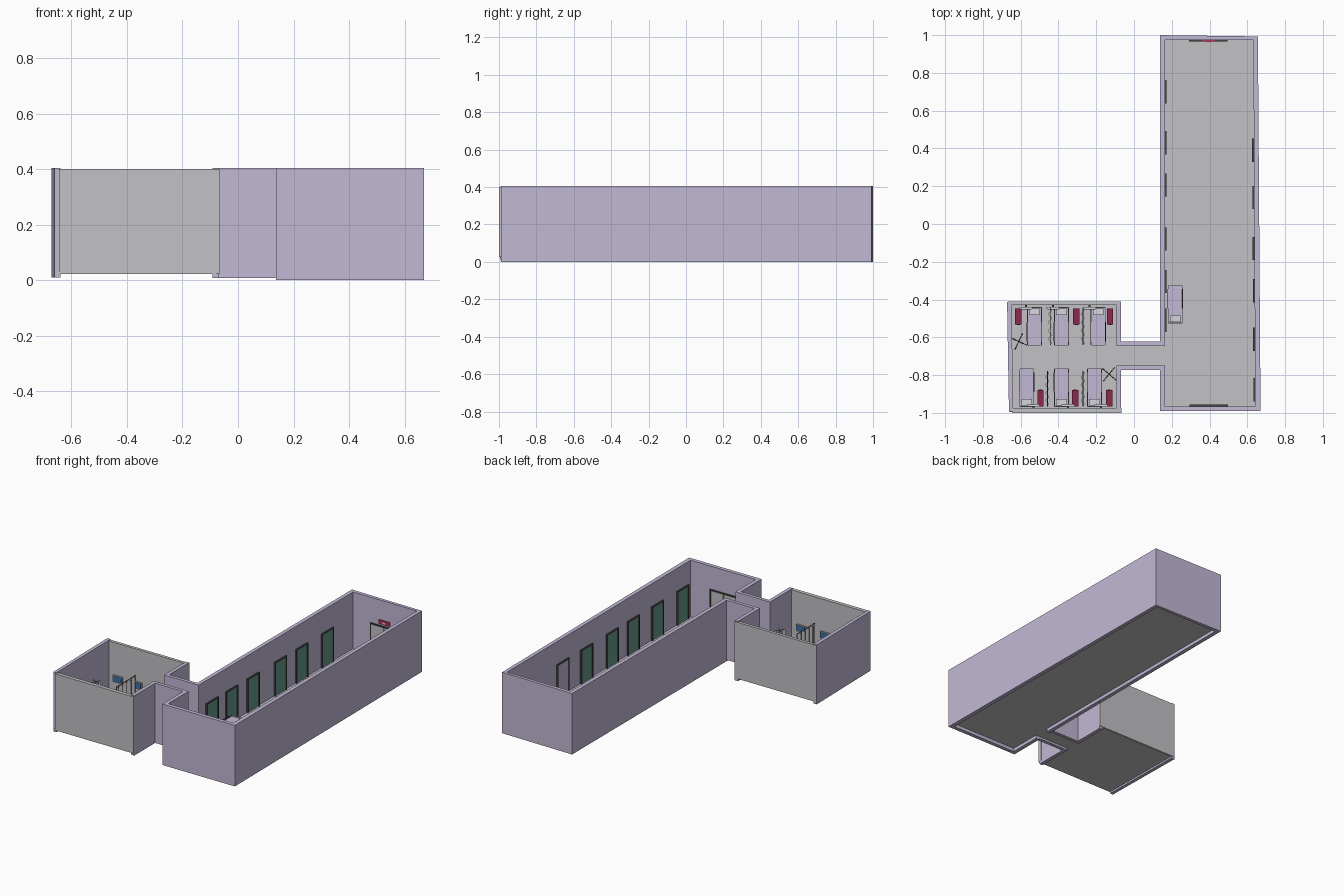
import bpy, bmesh, math
from mathutils import Matrix, Vector

if "Cube" in bpy.data.objects:
    bpy.data.objects.remove(bpy.data.objects["Cube"])


def material(name, rgb):
    m = bpy.data.materials.new(name)
    m.diffuse_color = (*rgb, 1)
    m.use_nodes = True
    m.node_tree.nodes["Principled BSDF"].inputs["Base Color"].default_value = m.diffuse_color
    return m


LILAC = material("lilac", (0.54, 0.48, 0.66))
GREY = material("pale grey", (0.54, 0.54, 0.56))
GREEN = material("door green", (0.13, 0.32, 0.25))
MAROON = material("maroon", (0.26, 0.02, 0.075))
DARK = material("dark metal", (0.06, 0.06, 0.065))
BLUE = material("screen blue", (0.05, 0.15, 0.42))
RED = material("sign red", (0.5, 0.03, 0.1))
WHITE = material("linen white", (0.68, 0.68, 0.72))


def finish(name, bm, mat, xf=None):
    if xf:
        bm.transform(xf)
    bmesh.ops.recalc_face_normals(bm, faces=bm.faces)
    me = bpy.data.meshes.new(name)
    bm.to_mesh(me)
    bm.free()
    me.materials.append(mat)
    ob = bpy.data.objects.new(name, me)
    bpy.context.collection.objects.link(ob)
    return ob


def prism(name, pts, z0, z1, mat, xf=None):
    bm = bmesh.new()
    low = [bm.verts.new((x, y, z0)) for x, y in pts]
    top = [bm.verts.new((x, y, z1)) for x, y in pts]
    bm.faces.new(low)
    bm.faces.new(top)
    for i in range(len(pts)):
        j = (i + 1) % len(pts)
        bm.faces.new((low[i], low[j], top[j], top[i]))
    return finish(name, bm, mat, xf)


def box(name, x0, x1, y0, y1, z0, z1, mat, xf=None):
    return prism(name, [(x0, y0), (x1, y0), (x1, y1), (x0, y1)], z0, z1, mat, xf)


def rod(name, a, b, r, mat, xf=None):
    a, b = Vector(a), Vector(b)
    bm = bmesh.new()
    rot = (b - a).to_track_quat('Z', 'Y').to_matrix().to_4x4()
    bmesh.ops.create_cone(bm, cap_ends=True, segments=8, radius1=r, radius2=r,
                          depth=(b - a).length,
                          matrix=Matrix.Translation((a + b) / 2) @ rot)
    return finish(name, bm, mat, xf)


def place(x, y, turn=0, z=0.03):
    return Matrix.Translation((x, y, z)) @ Matrix.Rotation(turn, 4, 'Z')


TOP, FL = 0.405, 0.03

# floors
box("hall_floor", 0.15, 0.65, -0.975, 0.985, 0.022, FL, GREY)
box("passage_floor", -0.08, 0.15, -0.76, -0.635, 0.022, FL, GREY)
box("ward_floor", -0.66, -0.08, -0.995, -0.415, 0.022, FL, GREY)

# long hall walls, slightly out of square, with an opening to the passage
prism("hall_east_wall", [(0.642, -0.99), (0.67, -0.99), (0.656, 0.993), (0.632, 0.993)], 0, TOP, LILAC)
prism("hall_north_wall", [(0.137, 0.975), (0.656, 0.975), (0.656, 0.993), (0.137, 1.0)], 0, TOP, LILAC)
box("hall_south_wall", 0.137, 0.669, -0.99, -0.965, 0, TOP, LILAC)
box("hall_west_wall_long", 0.137, 0.163, -0.645, 0.999, 0, TOP, LILAC)
box("hall_west_wall_short", 0.137, 0.163, -0.99, -0.75, 0, TOP, LILAC)

# passage walls
box("passage_north_wall", -0.07, 0.14, -0.645, -0.623, 0.008, TOP, LILAC)
box("passage_south_wall", -0.07, 0.14, -0.772, -0.75, 0.008, TOP, LILAC)

# ward walls: lilac on the sides, grey at front and back
prism("ward_west_wall", [(-0.662, -0.992), (-0.64, -0.992), (-0.648, -0.412), (-0.672, -0.412)], 0.01, TOP, LILAC)
box("ward_east_wall_north", -0.092, -0.068, -0.645, -0.414, 0.008, TOP, LILAC)
box("ward_east_wall_south", -0.092, -0.068, -0.992, -0.75, 0.008, TOP, LILAC)
box("ward_north_wall", -0.668, -0.068, -0.43, -0.41, FL - 0.005, 0.4, GREY)
box("ward_south_wall", -0.645, -0.067, -1.0, -0.975, FL - 0.005, 0.4, GREY)


# doors: the local wall face is at y = 0 and the room lies towards -y
def door(name, xf, w, h, fill, trim, leaves=1):
    for s in (-1, 1):
        box(name + "_jamb", s * w / 2 - 0.004, s * w / 2 + 0.004, -0.01, 0.004, 0, h, trim, xf)
    box(name + "_lintel", -w / 2 - 0.004, w / 2 + 0.004, -0.01, 0.004, h, h + 0.008, trim, xf)
    lw = w / leaves
    for i in range(leaves):
        x = -w / 2 + i * lw
        box(name + "_leaf", x + 0.002, x + lw - 0.002, -0.006, 0.004, 0, h, fill, xf)


for y in (-0.51, -0.305, -0.08, 0.207, 0.43, 0.70):
    door("west_door", place(0.163, y, math.pi / 2), 0.115, 0.217, GREEN, DARK)
for y in (0.14, -0.13, -0.353, -0.61, -0.877):
    door("east_door", place(0.637 - 0.005 * y, y, -math.pi / 2), 0.115, 0.217, GREEN, DARK)
door("east_plain_door", place(0.635, 0.39, -math.pi / 2), 0.115, 0.217, LILAC, DARK)
door("north_double_door", place(0.394, 0.975), 0.195, 0.2, GREY, DARK, 2)
door("south_double_door", place(0.396, -0.965, math.pi), 0.195, 0.215, GREY, DARK, 2)
box("exit_sign", 0.355, 0.435, 0.966, 0.976, 0.25, 0.275, RED)
box("exit_sign_plate", 0.385, 0.405, 0.964, 0.967, 0.256, 0.269, WHITE)


# beds: local head end at +y
def bed(xf):
    for x in (-0.036, 0.036):
        for y in (-0.094, 0.094):
            rod("bed_leg", (x, y, 0), (x, y, 0.032), 0.003, DARK, xf)
        rod("bed_rail", (x * 1.08, -0.08, 0.06), (x * 1.08, 0.02, 0.06), 0.002, DARK, xf)
        for y in (-0.08, 0.02):
            rod("bed_rail_post", (x * 1.08, y, 0.03), (x * 1.08, y, 0.06), 0.002, DARK, xf)
    box("bed_frame", -0.039, 0.039, -0.1, 0.1, 0.027, 0.034, DARK, xf)
    box("mattress", -0.038, 0.038, -0.099, 0.097, 0.034, 0.052, LILAC, xf)
    box("pillow", -0.028, 0.028, 0.06, 0.093, 0.052, 0.061, WHITE, xf)
    box("headboard", -0.036, 0.036, 0.097, 0.102, 0.025, 0.078, GREY, xf)
    box("footboard", -0.036, 0.036, -0.102, -0.099, 0.025, 0.06, GREY, xf)


# wall monitors on a short arm, facing -y
def monitor(xf):
    box("monitor_arm", -0.005, 0.005, -0.012, 0.0, 0.135, 0.145, DARK, xf)
    box("monitor_case", -0.034, 0.034, -0.02, -0.01, 0.118, 0.162, WHITE, xf)
    box("monitor_screen", -0.03, 0.03, -0.022, -0.019, 0.122, 0.158, BLUE, xf)


def locker(xf):
    box("bedside_locker", -0.017, 0.017, -0.043, 0.043, 0, 0.065, MAROON, xf)
    for z in (0.02, 0.045):
        box("locker_handle", -0.008, 0.008, -0.046, -0.043, z, z + 0.004, DARK, xf)


for x in (-0.527, -0.384, -0.19):
    bed(place(x, -0.541))
    monitor(place(x - 0.045, -0.43))
for x in (-0.568, -0.384, -0.209):
    bed(place(x, -0.867, math.pi))
    monitor(place(x + 0.035, -0.975, math.pi))
bed(place(0.218, -0.425, math.pi))
for x in (-0.612, -0.305, -0.127):
    locker(place(x, -0.49))
for x in (-0.495, -0.312, -0.132):
    locker(place(x, -0.922, math.pi))


# wavy dividing curtains hung from a rail with end posts
def curtain(x, y0, y1):
    n = 32
    line = [(x + 0.009 * math.sin(i / n * 9 * math.pi), y0 + (y1 - y0) * i / n) for i in range(n + 1)]
    bm = bmesh.new()
    rows = [[bm.verts.new((px, py, z)) for px, py in line] for z in (0.045, 0.225)]
    for i in range(n):
        bm.faces.new((rows[0][i], rows[0][i + 1], rows[1][i + 1], rows[1][i]))
    ob = finish("curtain", bm, GREY)
    ob.modifiers.new("thickness", 'SOLIDIFY').thickness = 0.002
    rod("curtain_rail", (x, y0, 0.23), (x, y1, 0.23), 0.002, DARK)
    for y in (y0, y1):
        rod("curtain_post", (x, y, FL), (x, y, 0.232), 0.002, DARK)


for x in (-0.444, -0.27):
    curtain(x, -0.64, -0.445)
for x in (-0.458, -0.27):
    curtain(x, -0.965, -0.78)


# drip stands with a crossed foot, crossed hooks and two bags
def drip_stand(xf):
    rod("stand_pole", (0, 0, 0.008), (0, 0, 0.185), 0.002, DARK, xf)
    for k in range(4):
        a = k * math.pi / 2
        c, s = math.cos(a), math.sin(a)
        rod("stand_foot", (0, 0, 0.01), (0.045 * c, 0.045 * s, 0.006), 0.002, DARK, xf)
        rod("stand_caster", (0.045 * c, 0.045 * s, 0), (0.045 * c, 0.045 * s, 0.007), 0.004, DARK, xf)
        rod("stand_hook", (0, 0, 0.183), (0.03 * c, 0.03 * s, 0.183), 0.0015, DARK, xf)
    for s in (-1, 1):
        box("drip_bag", s * 0.026 - 0.008, s * 0.026 + 0.008, -0.003, 0.003, 0.148, 0.18, WHITE, xf)


drip_stand(place(-0.61, -0.622, math.radians(65)))
drip_stand(place(-0.132, -0.795, math.radians(50)))
